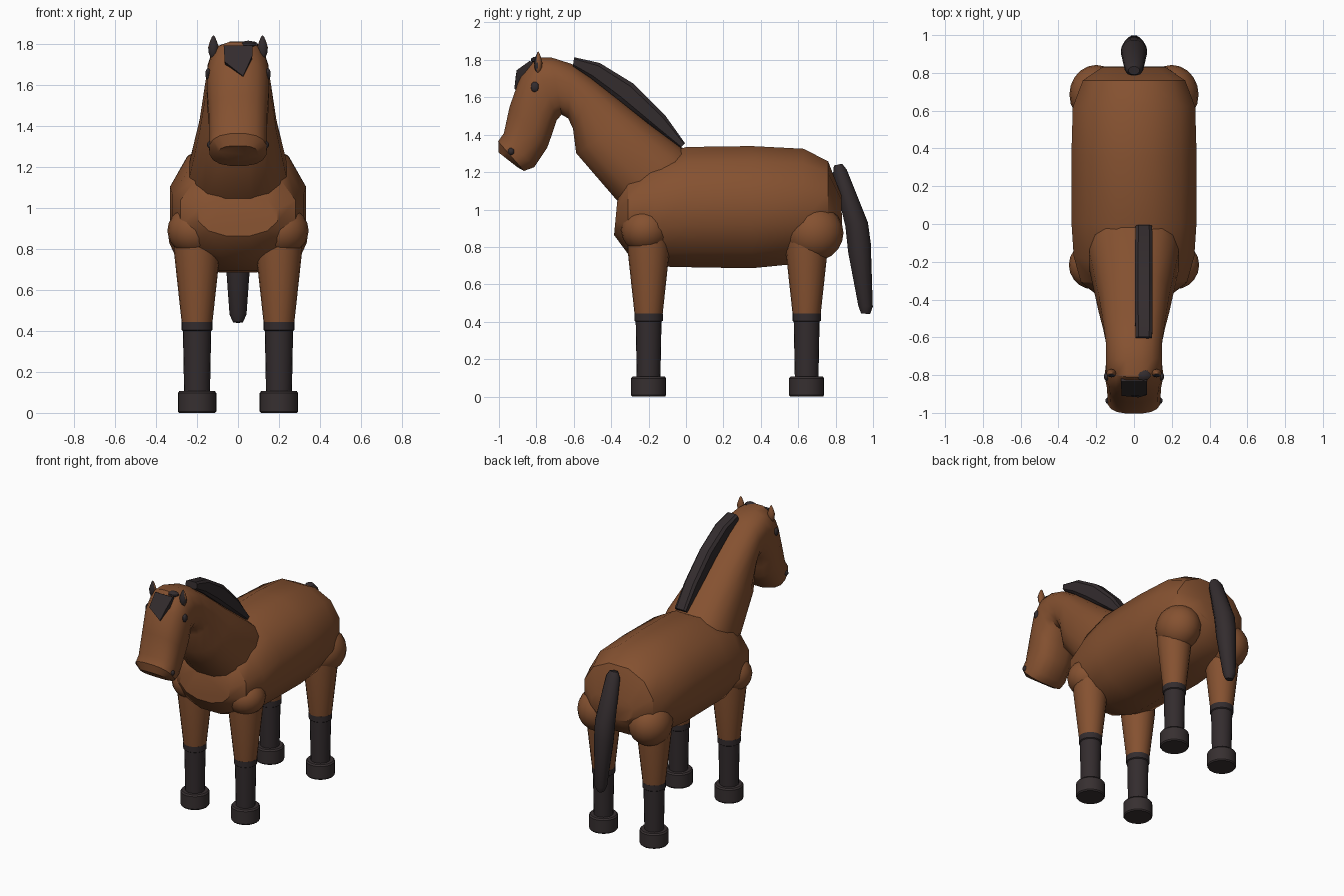
import bpy, bmesh, math
from mathutils import Vector, Matrix

if "Cube" in bpy.data.objects:
    bpy.data.objects.remove(bpy.data.objects["Cube"])


def material(name, rgb):
    m = bpy.data.materials.new(name)
    m.diffuse_color = (*rgb, 1)
    m.use_nodes = True
    m.node_tree.nodes["Principled BSDF"].inputs["Base Color"].default_value = m.diffuse_color
    return m


COAT = material("brown coat", (0.235, 0.083, 0.03))
HAIR = material("dark hair", (0.033, 0.025, 0.027))
HOOF = material("hoof dark", (0.038, 0.029, 0.03))


def finish(name, bm, *mats):
    bmesh.ops.recalc_face_normals(bm, faces=bm.faces)
    me = bpy.data.meshes.new(name)
    bm.to_mesh(me)
    bm.free()
    ob = bpy.data.objects.new(name, me)
    bpy.context.collection.objects.link(ob)
    for m in mats:
        me.materials.append(m)
    return ob


def skin(bm, rings):
    """Join rings of points into a capped tube."""
    vs = [[bm.verts.new(p) for p in r] for r in rings]
    n = len(vs[0])
    for a, b in zip(vs, vs[1:]):
        for i in range(n):
            j = (i + 1) % n
            bm.faces.new((a[i], a[j], b[j], b[i]))
    bm.faces.new(vs[0])
    bm.faces.new(vs[-1])


def loft(name, stations, mat, sides=16, power=2.0, x=0.0):
    """Tube in the side plane; each station is upper y, z, lower y, z, half width."""
    rings = []
    for uy, uz, ly, lz, w in stations:
        ring = []
        for i in range(sides):
            t = 2 * math.pi * (i + 0.5) / sides
            c, s = (math.copysign(abs(f) ** (2 / power), f) for f in (math.cos(t), math.sin(t)))
            ring.append((x + w * c, (uy + ly) / 2 + s * (uy - ly) / 2,
                         (uz + lz) / 2 + s * (uz - lz) / 2))
        rings.append(ring)
    bm = bmesh.new()
    skin(bm, rings)
    return finish(name, bm, mat)


def turned(name, x, y, profile, mat, sides=20):
    """Upright lathe from (radius, z) pairs."""
    bm = bmesh.new()
    skin(bm, [[(x + r * math.cos(2 * math.pi * i / sides),
                y + r * math.sin(2 * math.pi * i / sides), z) for i in range(sides)]
              for r, z in profile])
    return finish(name, bm, mat)


def ball(name, centre, radii, *mats, seg=20):
    bm = bmesh.new()
    bmesh.ops.create_uvsphere(bm, u_segments=seg, v_segments=seg // 2, radius=1,
                              matrix=Matrix.Translation(centre) @ Matrix.Diagonal((*radii, 1)))
    return finish(name, bm, *mats)


# Barrel-shaped body
loft("body", [
    (-0.365, 1.07, -0.385, 0.86, 0.20),
    (-0.31, 1.20, -0.31, 0.755, 0.29),
    (-0.20, 1.28, -0.12, 0.685, 0.33),
    (0.00, 1.345, 0.05, 0.68, 0.343),
    (0.35, 1.35, 0.35, 0.675, 0.343),
    (0.63, 1.335, 0.60, 0.70, 0.335),
    (0.76, 1.265, 0.76, 0.78, 0.28),
    (0.83, 1.08, 0.835, 0.90, 0.17)], COAT, sides=12, power=2.1)

# Neck curving over the poll and down to the muzzle
loft("neck_and_head", [
    (0.06, 1.26, -0.34, 1.02, 0.235),
    (-0.02, 1.335, -0.375, 1.05, 0.24),
    (-0.25, 1.51, -0.59, 1.30, 0.19),
    (-0.48, 1.69, -0.605, 1.43, 0.165),
    (-0.61, 1.78, -0.63, 1.485, 0.152),
    (-0.72, 1.815, -0.665, 1.505, 0.15),
    (-0.81, 1.815, -0.69, 1.475, 0.15),
    (-0.885, 1.72, -0.715, 1.40, 0.155),
    (-0.945, 1.55, -0.74, 1.33, 0.145),
    (-0.975, 1.41, -0.81, 1.225, 0.143),
    (-1.005, 1.365, -0.865, 1.205, 0.142),
    (-1.002, 1.305, -0.90, 1.225, 0.10)], COAT, power=2.5)

# Tail
loft("tail", [
    (0.835, 1.245, 0.79, 1.235, 0.03),
    (0.86, 1.215, 0.785, 1.19, 0.05),
    (0.975, 0.93, 0.85, 0.91, 0.07),
    (0.99, 0.82, 0.865, 0.77, 0.066),
    (1.00, 0.48, 0.92, 0.485, 0.043),
    (0.985, 0.44, 0.935, 0.445, 0.025)], HAIR, sides=12)

# Mane slab hanging slightly to one side
loft("mane", [
    (-0.598, 1.815, -0.605, 1.765, 0.046),
    (-0.46, 1.785, -0.51, 1.70, 0.048),
    (-0.28, 1.675, -0.37, 1.59, 0.048),
    (-0.11, 1.505, -0.20, 1.455, 0.048),
    (-0.005, 1.355, -0.03, 1.33, 0.046)], HAIR, sides=8, power=4, x=0.052)

# Forelock wedge on the forehead
bm = bmesh.new()
outline = [(-0.07, -0.835, 1.795), (0.07, -0.835, 1.795), (0.07, -0.905, 1.745),
           (0.025, -0.918, 1.645), (-0.065, -0.91, 1.715)]
skin(bm, [outline, [(x * 0.95, y + 0.06, z - 0.03) for x, y, z in outline]])
finish("forelock", bm, HAIR)
ball("forelock_root", (0.05, -0.80, 1.80), (0.04, 0.03, 0.018), HAIR, seg=10)

for side, sx in (("left", 1), ("right", -1)):
    # Legs, front and back
    for end, y in (("front", -0.20), ("back", 0.645)):
        x = 0.20 * sx
        tag = f"{end}_{side}"
        turned(f"upper_leg_{tag}", x, y, [(0.075, 0.44), (0.112, 0.78), (0.11, 0.92)], COAT)
        turned(f"lower_leg_{tag}", x, y,
               [(0.063, 0.09), (0.069, 0.40), (0.076, 0.405), (0.076, 0.445)], HAIR)
        turned(f"hoof_{tag}", x, y,
               [(0.088, 0), (0.094, 0.008), (0.094, 0.097), (0.086, 0.107)], HOOF)
    # Shoulder and haunch muscles
    ball(f"shoulder_{side}", (0.21 * sx, -0.217, 0.89), (0.135, 0.13, 0.122), COAT)
    ball(f"haunch_{side}", (0.20 * sx, 0.685, 0.875), (0.142, 0.157, 0.152), COAT)

    # Pointed ear with a dark front
    ear = ball(f"ear_{side}", (0, 0, 0), (0.026, 0.022, 0.06), COAT, HAIR, seg=12)
    for v in ear.data.vertices:
        k = 1 - 0.5 * max(0, v.co.z / 0.06)
        v.co = Vector((v.co.x * k + 0.12 * sx, v.co.y * k - 0.79, v.co.z + 1.785))
    for p in ear.data.polygons:
        p.material_index = int(p.normal.y < -0.3)

    # Eye and nostril
    ball(f"eye_{side}", (0.146 * sx, -0.808, 1.655), (0.014, 0.022, 0.028), HAIR, seg=14)
    ball(f"nostril_{side}", (0.132 * sx, -0.935, 1.31), (0.02, 0.019, 0.02), HAIR, seg=12)

# Smooth shading with crisp edges
bpy.ops.object.select_all(action="SELECT")
bpy.context.view_layer.objects.active = bpy.data.objects["body"]
bpy.ops.object.shade_smooth_by_angle(angle=math.radians(35))
